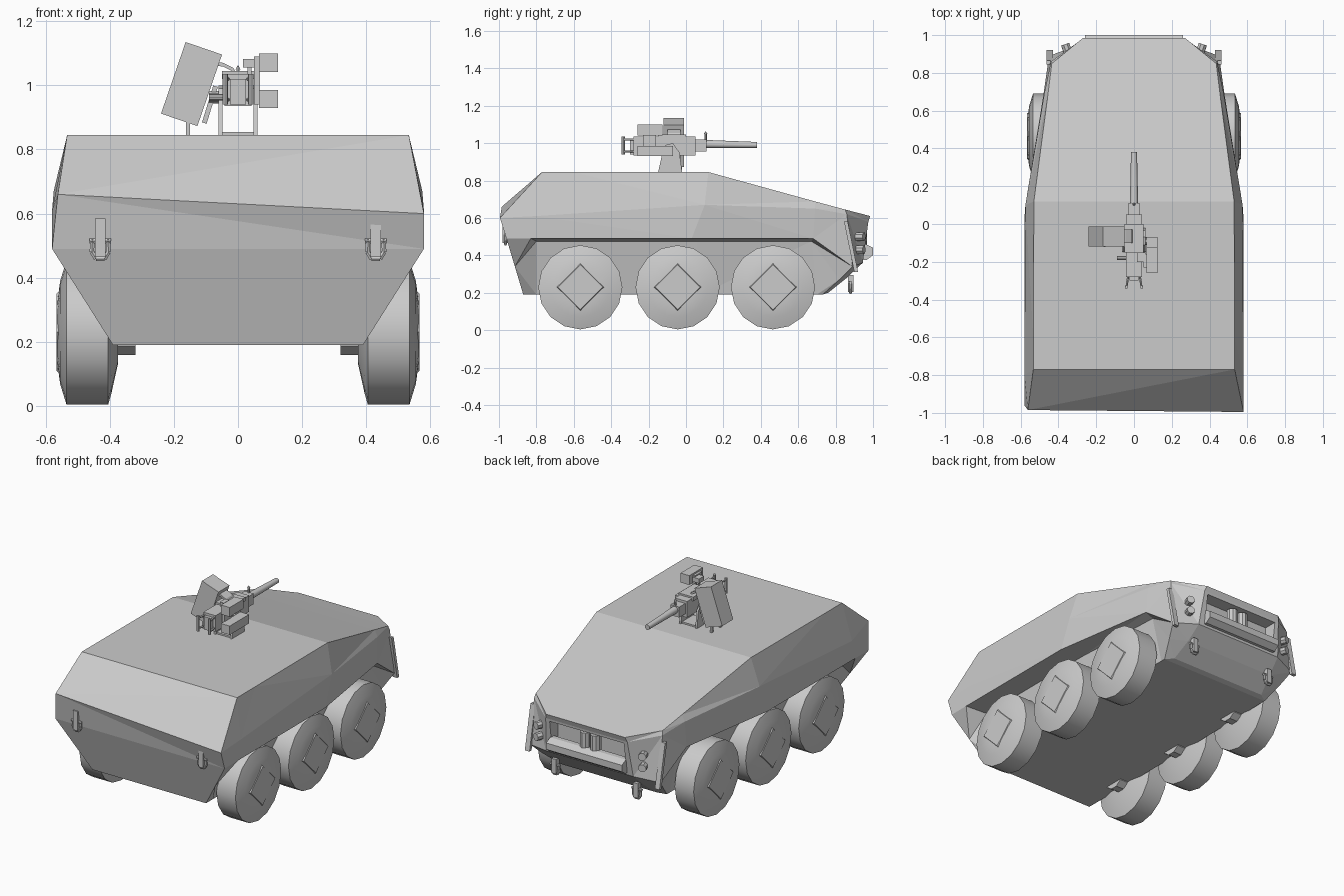
import bpy, bmesh
from math import radians, pi, cos, sin
from mathutils import Matrix, Vector

if "Cube" in bpy.data.objects:
    bpy.data.objects.remove(bpy.data.objects["Cube"])


def obj_from(name, bm, smooth=False):
    bmesh.ops.recalc_face_normals(bm, faces=bm.faces)
    me = bpy.data.meshes.new(name)
    bm.to_mesh(me)
    bm.free()
    ob = bpy.data.objects.new(name, me)
    bpy.context.collection.objects.link(ob)
    bpy.context.view_layer.objects.active = ob
    if smooth:
        bpy.ops.object.select_all(action='DESELECT')
        ob.select_set(True)
        bpy.ops.object.shade_smooth_by_angle(angle=radians(35))
    return ob


def box(name, lo, hi, rx=0, ry=0, rz=0):
    lo, hi = Vector(lo), Vector(hi)
    bm = bmesh.new()
    bmesh.ops.create_cube(bm, size=1)
    s = hi - lo
    rot = (Matrix.Rotation(radians(rz), 4, 'Z') @ Matrix.Rotation(radians(ry), 4, 'Y')
           @ Matrix.Rotation(radians(rx), 4, 'X'))
    bm.transform(Matrix.Translation((lo + hi) / 2) @ rot @ Matrix.Diagonal((*s, 1)))
    return obj_from(name, bm)


def rod(name, a, b, r1, r2=None, n=12):
    a, b = Vector(a), Vector(b)
    bm = bmesh.new()
    bmesh.ops.create_cone(bm, cap_ends=True, segments=n, radius1=r1,
                          radius2=r1 if r2 is None else r2, depth=(b - a).length)
    q = Vector((0, 0, 1)).rotation_difference(b - a).to_matrix().to_4x4()
    bm.transform(Matrix.Translation((a + b) / 2) @ q)
    return obj_from(name, bm, n > 8)


def prism(name, pts, x0, x1):
    """Extrude a (y, z) outline from x0 to x1."""
    bm = bmesh.new()
    f = bm.faces.new([bm.verts.new((x0, y, z)) for y, z in pts])
    g = bmesh.ops.extrude_face_region(bm, geom=[f])['geom']
    bmesh.ops.translate(bm, vec=(x1 - x0, 0, 0), verts=[v for v in g if isinstance(v, bmesh.types.BMVert)])
    return obj_from(name, bm)


# Hull: lofted half sections (floor, arch, belt, shoulder, roof), mirrored in x
sections = [
    [(.39, -.87, .19), (.485, -.915, .34), (.58, -.96, .49), (.58, -.995, .60), (.533, -.77, .845)],
    [(.39, -.80, .19), (.45, -.80, .475), (.58, -.83, .49), (.58, -.80, .61), (.533, -.60, .845)],
    [(.39, .08, .19), (.45, .06, .475), (.58, .03, .49), (.575, .10, .67), (.53, .12, .845)],
    [(.38, .70, .19), (.42, .67, .475), (.48, .68, .49), (.475, .69, .65), (.455, .69, .688)],
    [(.38, .73, .19), (.42, .82, .27), (.45, .89, .34), (.44, .86, .62), (.435, .85, .645)],
    [(.33, .76, .20), (.31, .86, .28), (.30, .945, .36), (.28, .975, .58), (.27, .985, .61)],
]
bm = bmesh.new()
rings = []
for s in sections:
    right = [bm.verts.new(p) for p in s]
    left = [bm.verts.new((-x, y, z)) for x, y, z in s]
    rings.append(right + left[::-1])
rings[0][6].co = (-.562, -.985, .66)          # uneven rear crease
for a, b in zip(rings, rings[1:]):
    for i in range(10):
        j = (i + 1) % 10
        bm.faces.new((a[i], a[j], b[j], b[i]))
for r in (rings[0], rings[-1]):
    for i in range(4):
        bm.faces.new((r[i], r[i + 1], r[8 - i], r[9 - i]))
bmesh.ops.triangulate(bm, faces=bm.faces)
hull = obj_from("hull", bm)

# Nose recess
cutter = box("recess_cutter", (-.255, .89, .385), (.255, 1.2, .565))
cutter.hide_render = True
mod = hull.modifiers.new("recess", 'BOOLEAN')
mod.operation, mod.object, mod.solver = 'DIFFERENCE', cutter, 'EXACT'
bpy.context.view_layer.objects.active = hull
bpy.ops.object.modifier_apply(modifier="recess")
bpy.data.objects.remove(cutter)

# Nose fittings
prism("front_bumper", [(.93, .375), (.965, .375), (1.0, .40), (1.0, .44), (.96, .46), (.93, .46)], -.26, .26)
for s in (-1, 1):
    rod("winch_roller", (s * .036, .935, .45), (s * .036, .935, .55), .033, n=10)


def shackle(name, x, y, z, drop):
    """Lug plus U-shaped ring hanging below it."""
    box(name + "_lug", (x - .016, y - .015, z), (x + .016, y + .015, z + drop))
    pts = [(x + .024, y, z + .055), (x + .026, y, z + .015), (x + .013, y, z - .006),
           (x - .013, y, z - .006), (x - .026, y, z + .015), (x - .024, y, z + .055)]
    for a, b in zip(pts, pts[1:]):
        rod(name + "_ring", a, b, .008, n=6)
    rod(name + "_pin", (x - .034, y, z + .05), (x + .034, y, z + .05), .009, n=6)


def wheel(name, s, y):
    """Lathed tyre with bulging outer face, square hub and axle stub."""
    prof = [(.375, 0), (.375, .10), (.395, .19), (.405, .225), (.535, .225),
            (.555, .16), (.563, .10), (.563, 0)]
    bm = bmesh.new()
    vs = [bm.verts.new((s * x, 0, r)) for x, r in prof]
    es = [bm.edges.new(e) for e in zip(vs, vs[1:])]
    bmesh.ops.spin(bm, geom=vs + es, cent=(0, 0, 0), axis=(1, 0, 0), angle=2 * pi, steps=16)
    bmesh.ops.remove_doubles(bm, verts=bm.verts, dist=.0005)
    bm.transform(Matrix.Translation((0, y, .229)))
    obj_from(name, bm, True)
    rod(name + "_hub", (s * .55, y, .23), (s * .567, y, .23), .135, .12, n=4)
    rod(name + "_axle", (s * .32, y, .23), (s * .39, y, .23), .075, .075, n=10)


for s, side in ((-1, "left"), (1, "right")):
    for y, pos in ((-.565, "rear"), (-.045, "middle"), (.465, "front")):
        wheel(f"{side}_{pos}_wheel", s, y)
    shackle(f"{side}_rear_shackle", s * .43, -.965, .465, .12)
    shackle(f"{side}_nose_shackle", s * .28, .88, .205, .09)
    # Lamps and guard strips on the nose chamfer
    for z in (.43, .50):
        rod(f"{side}_lamp", (s * .35, .91, z), (s * .365, .952, z), .024, n=8)
    prism(f"{side}_lamp_guard", [(.845, .58), (.865, .58), (.92, .31), (.90, .31)], s * .43, s * .462)

# Weapon mount: two cheeks and a base
for x in (-.055, .055):
    prism("mount_cheek", [(-.15, .84), (-.02, .84), (-.035, .95), (-.07, 1.0), (-.11, .99), (-.13, .93)],
          x - .006, x + .006)
box("mount_base", (-.06, -.14, .84), (.06, -.03, .855))
rod("trunnion", (-.09, -.09, .963), (.09, -.09, .963), .02, n=10)
rod("rear_pin", (-.09, -.18, .963), (-.04, -.18, .963), .01, n=8)

# Gun: receiver, cover, barrel and grips
box("receiver", (-.042, -.28, .935), (.042, .05, 1.035))
box("feed_cover", (-.05, -.15, 1.02), (.05, .0, 1.045))
box("barrel_shroud", (-.03, .05, .955), (.03, .11, 1.02))
rod("barrel", (0, .10, .995), (0, .38, .99), .022, .016)
rod("front_sight", (0, .105, 1.0), (0, .105, 1.05), .006, n=6)
rod("front_sight_tip", (0, .105, 1.05), (0, .105, 1.062), .009, .002, n=6)
box("back_plate", (-.025, -.30, .94), (.025, -.28, 1.02))
for s in (-1, 1):
    rod("grip", (s * .04, -.335, .94), (s * .04, -.335, 1.035), .009, n=8)
    for z in (.955, 1.02):
        rod("grip_arm", (s * .04, -.335, z), (s * .03, -.27, z), .006, n=6)

# Tilted ammunition box, its bracket and feed chute
box("ammo_box", (-.205, -.12, .886), (-.085, -.012, 1.122), ry=19)
for y in (-.115, -.03):
    box("ammo_leg", (-.162, y - .008, .84), (-.15, y + .008, .91))
box("ammo_bracket", (-.095, -.10, .88), (-.08, -.03, 1.0), ry=17)
chute = [(-.075, 1.075), (-.045, 1.07), (-.015, 1.055), (.0, 1.03)]
for (xa, za), (xb, zb) in zip(chute, chute[1:]):
    bm = bmesh.new()
    ys = (-.10, -.03)
    lo = [bm.verts.new((x, y, z - .012)) for x, z in ((xa, za), (xb, zb)) for y in ys]
    hi = [bm.verts.new((x, y, z)) for x, z in ((xa, za), (xb, zb)) for y in ys]
    bmesh.ops.convex_hull(bm, input=lo + hi)
    obj_from("feed_chute", bm)

# Sight unit on the right
box("sight_upper", (.065, -.26, 1.042), (.125, -.125, 1.10))
box("sight_lower", (.065, -.26, .93), (.125, -.07, .985))
box("sight_bracket", (.05, -.23, .94), (.068, -.16, 1.09))
box("small_sight", (.015, -.20, 1.055), (.06, -.15, 1.083))
box("small_sight_post", (.03, -.18, 1.03), (.042, -.165, 1.06))
